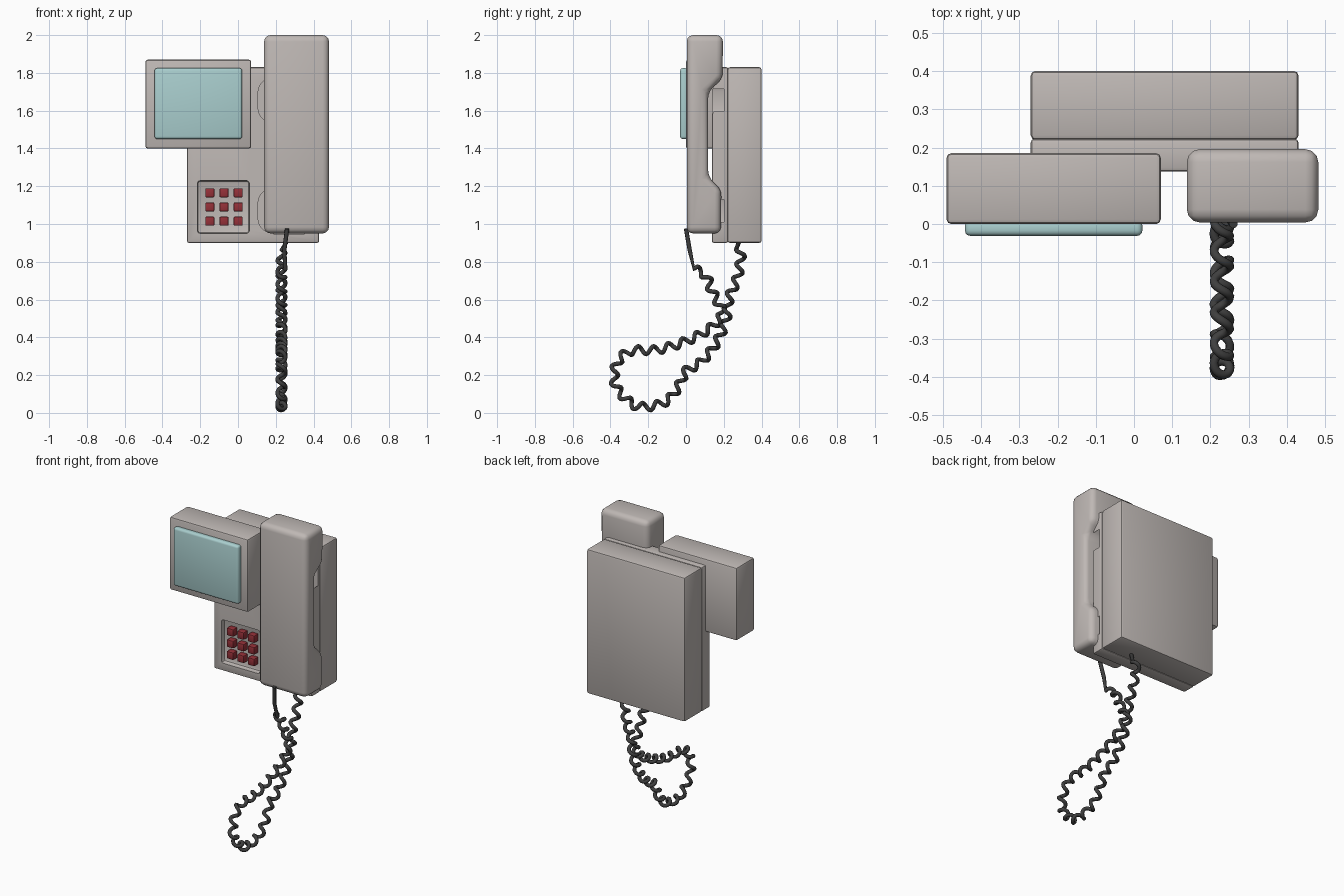
import bpy, bmesh, math
from mathutils import Vector

old = bpy.data.objects.get("Cube")
if old:
    bpy.data.objects.remove(old, do_unlink=True)


def material(name, rgb):
    m = bpy.data.materials.new(name)
    m.use_nodes = True
    m.diffuse_color = (*rgb, 1)
    m.node_tree.nodes["Principled BSDF"].inputs["Base Color"].default_value = (*rgb, 1)
    return m


GREY = material("warm grey plastic", (0.52, 0.48, 0.46))
GLASS = material("pale teal screen", (0.40, 0.62, 0.62))
RED = material("dark red keys", (0.30, 0.03, 0.04))
BLACK = material("black cord", (0.05, 0.05, 0.05))


def activate(ob):
    bpy.ops.object.select_all(action="DESELECT")
    ob.select_set(True)
    bpy.context.view_layer.objects.active = ob


def finish(name, bm, mat, bevel=0.0, segments=2):
    bmesh.ops.recalc_face_normals(bm, faces=bm.faces)
    me = bpy.data.meshes.new(name)
    bm.to_mesh(me)
    bm.free()
    ob = bpy.data.objects.new(name, me)
    bpy.context.collection.objects.link(ob)
    me.materials.append(mat)
    activate(ob)
    if bevel:
        mod = ob.modifiers.new("bevel", "BEVEL")
        mod.width, mod.segments = bevel, segments
        mod.limit_method, mod.angle_limit = "ANGLE", math.radians(25)
        bpy.ops.object.modifier_apply(modifier=mod.name)
    bpy.ops.object.shade_smooth_by_angle(angle=math.radians(35))
    return ob


def box(name, x, y, z, mat, bevel=0.0, segments=2):
    bm = bmesh.new()
    bmesh.ops.create_cube(bm, size=1)
    for v in bm.verts:
        v.co = [lo + (c + 0.5) * (hi - lo) for c, (lo, hi) in zip(v.co, (x, y, z))]
    return finish(name, bm, mat, bevel, segments)


def extrude(name, pts, axis, lo, hi, mat, bevel=0.0, segments=2):
    """Extrude a closed 2D outline along x or y."""
    bm = bmesh.new()
    place = (lambda p, d: (d, *p)) if axis == "x" else (lambda p, d: (p[0], d, p[1]))
    face = bm.faces.new([bm.verts.new(place(p, lo)) for p in pts])
    new = bmesh.ops.extrude_face_region(bm, geom=[face])["geom"]
    shift = Vector(place((0, 0), hi - lo))
    for v in new:
        if isinstance(v, bmesh.types.BMVert):
            v.co += shift
    return finish(name, bm, mat, bevel, segments)


def cut(target, cutter):
    cutter.hide_render = True
    activate(target)
    mod = target.modifiers.new("cut", "BOOLEAN")
    mod.operation, mod.object, mod.solver = "DIFFERENCE", cutter, "EXACT"
    bpy.ops.object.modifier_apply(modifier=mod.name)
    bpy.data.objects.remove(cutter, do_unlink=True)


# Wall housing and front plate
box("wall_housing", (-0.27, 0.43), (0.22, 0.40), (0.90, 1.83), GREY, 0.012)
plate = box("front_plate", (-0.27, 0.43), (0.137, 0.223), (0.90, 1.83), GREY, 0.01)

# Keypad recess and handset sockets
cut(plate, box("keypad_cutter", (-0.215, 0.06), (0.05, 0.17), (0.95, 1.23), GREY, 0.015))
for z in (1.07, 1.655):
    oval = []
    for i in range(32):
        c, s = math.cos(i * math.tau / 32), math.sin(i * math.tau / 32)
        oval.append((0.27 + 0.165 * math.copysign(abs(c) ** 0.6, c),
                     z + 0.126 * math.copysign(abs(s) ** 0.6, s)))
    cut(plate, extrude("socket_cutter", oval, "y", 0.05, 0.2, GREY))
activate(plate)
bpy.ops.object.shade_smooth_by_angle(angle=math.radians(35))

# Keys
for row in range(3):
    for col in range(3):
        x, z = -0.149 + col * 0.075, 1.015 + row * 0.075
        box(f"key_{row}_{col}", (x - 0.024, x + 0.024), (0.13, 0.175),
            (z - 0.024, z + 0.024), RED, 0.006)

# Video screen
box("screen_case", (-0.49, 0.07), (0.0, 0.185), (1.40, 1.87), GREY, 0.012)
box("screen_glass", (-0.442, 0.022), (-0.031, 0.01), (1.45, 1.825), GLASS, 0.014, 3)

# Handset, with ear and mouth pieces facing the wall
outline = [(0.004, 0.95), (0.185, 0.95), (0.187, 1.18), (0.117, 1.25), (0.117, 1.70),
           (0.193, 1.77), (0.196, 2.0), (0.004, 2.0)]
handset = extrude("handset", outline, "x", 0.138, 0.482, GREY, 0.034, 3)
for v in handset.data.vertices:
    # slim the grip a little between the two ends
    if 1.2 < v.co.z < 1.75:
        v.co.x = 0.308 + (v.co.x - 0.308) * 0.96

# Coiled cord: centre line in the side plane, wound with a helix
path = [(0.04, 0.76), (0.10, 0.73), (0.14, 0.64), (0.19, 0.53), (0.13, 0.45), (0.0, 0.38),
        (-0.15, 0.335), (-0.30, 0.325), (-0.37, 0.25), (-0.37, 0.14), (-0.28, 0.045),
        (-0.19, 0.035), (-0.10, 0.065), (-0.04, 0.14), (0.0, 0.22), (0.08, 0.27),
        (0.16, 0.37), (0.21, 0.49), (0.23, 0.61), (0.27, 0.71), (0.29, 0.81), (0.285, 0.87)]
pts = [Vector(p) for p in path]
centre = []
for i in range(len(pts) - 1):
    a, b = pts[max(i - 1, 0)], pts[i]
    c, d = pts[i + 1], pts[min(i + 2, len(pts) - 1)]
    for k in range(24):
        t = k / 24
        centre.append(0.5 * (2 * b + (c - a) * t + (2 * a - 5 * b + 4 * c - d) * t ** 2
                             + (3 * b - a - 3 * c + d) * t ** 3))

coil, length = [Vector((0.26, 0.0, 0.975)), Vector((0.245, 0.02, 0.86))], 0.0
for i in range(1, len(centre) - 1):
    length += (centre[i] - centre[i - 1]).length
    tangent = (centre[i + 1] - centre[i - 1]).normalized()
    angle = length * math.tau / 0.082
    offset = 0.021 * math.sin(angle)
    coil.append(Vector((0.23 + 0.021 * math.cos(angle),
                        centre[i].x - tangent.y * offset,
                        centre[i].y + tangent.x * offset)))
coil.append(Vector((0.265, 0.285, 0.915)))

curve = bpy.data.curves.new("coiled_cord", "CURVE")
curve.dimensions = "3D"
curve.bevel_depth, curve.bevel_resolution, curve.use_fill_caps = 0.0115, 2, True
spline = curve.splines.new("POLY")
spline.points.add(len(coil) - 1)
for p, co in zip(spline.points, coil):
    p.co = (*co, 1)
curve.materials.append(BLACK)
cord = bpy.data.objects.new("coiled_cord", curve)
bpy.context.collection.objects.link(cord)
activate(cord)
bpy.ops.object.convert(target="MESH")
bpy.ops.object.shade_smooth_by_angle(angle=math.radians(60))
